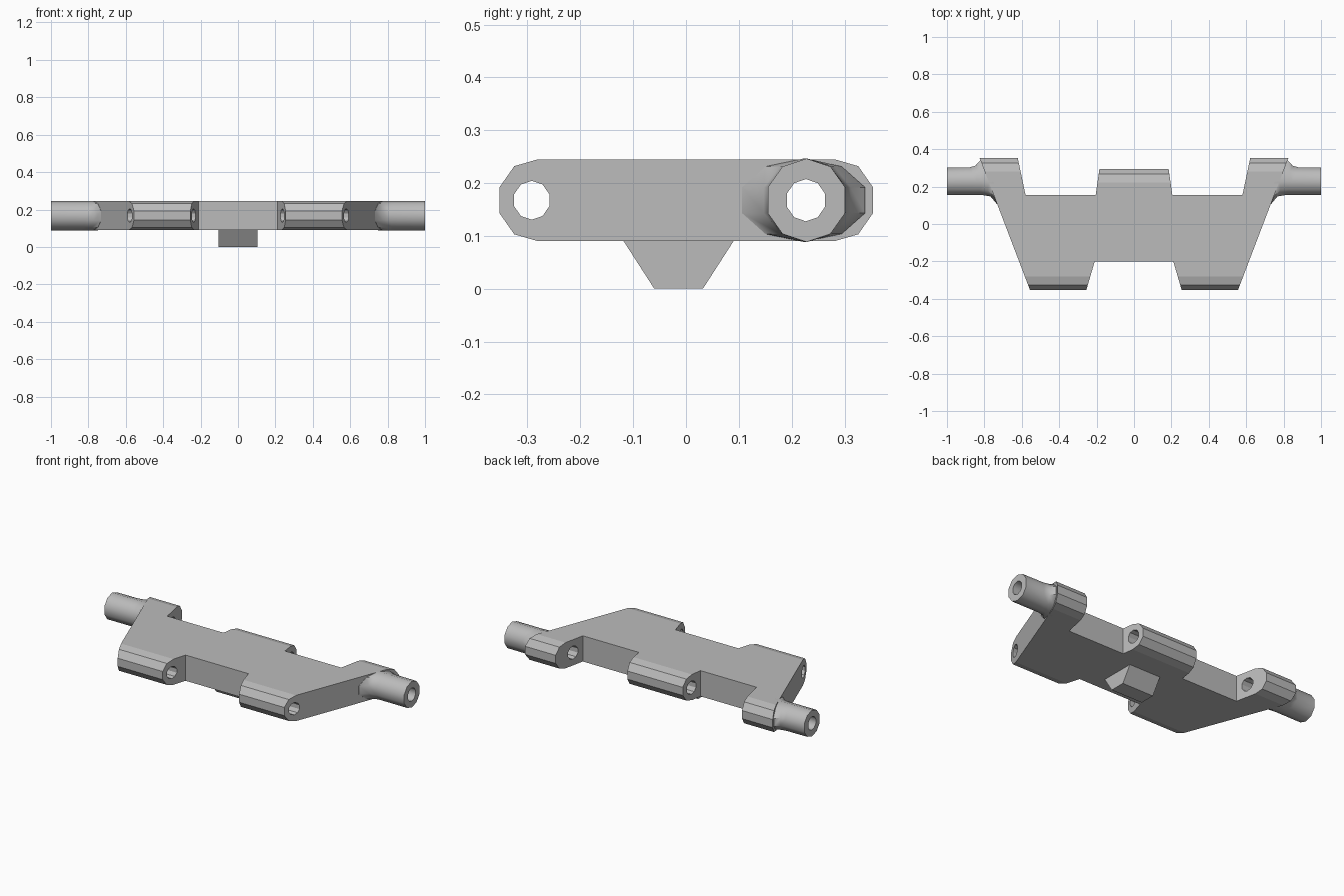
import bpy, bmesh, math
from mathutils import Vector

cube = bpy.data.objects.get("Cube")
if cube:
    bpy.data.objects.remove(cube, do_unlink=True)

LOW, HIGH, MID = 0.09, 0.245, 0.1675

grey = bpy.data.materials.new("plain grey")
grey.use_nodes = True
grey.diffuse_color = (0.5, 0.5, 0.5, 1)
grey.node_tree.nodes["Principled BSDF"].inputs["Base Color"].default_value = (0.5, 0.5, 0.5, 1)


def make_object(name, bm):
    bmesh.ops.recalc_face_normals(bm, faces=bm.faces)
    mesh = bpy.data.meshes.new(name)
    bm.to_mesh(mesh)
    bm.free()
    mesh.materials.append(grey)
    obj = bpy.data.objects.new(name, mesh)
    bpy.context.collection.objects.link(obj)
    return obj


def line(y0, x0, y1, x1):
    """Straight plan edge: x as a function of y."""
    return lambda y: x0 + (x1 - x0) * (y - y0) / (y1 - y0)


def prism(name, profile, edge_a, edge_b):
    """Side profile of (y, z) points spanned between two plan edges."""
    bm = bmesh.new()
    a = [bm.verts.new((edge_a(y), y, z)) for y, z in profile]
    b = [bm.verts.new((edge_b(y), y, z)) for y, z in profile]
    bm.faces.new(a)
    bm.faces.new(b[::-1])
    for i in range(len(a)):
        j = (i + 1) % len(a)
        bm.faces.new((a[i], b[i], b[j], a[j]))
    return make_object(name, bm)


def lug_profile(root, tip):
    """Faceted nose running from root to tip."""
    s = 1 if tip > root else -1
    upper = [(root, HIGH), (tip - s * 0.073, HIGH), (tip - s * 0.028, 0.232), (tip, 0.192)]
    return upper + [(y, 2 * MID - z) for y, z in reversed(upper)]


def boolean(target, tool, operation):
    mod = target.modifiers.new("cut", 'BOOLEAN')
    mod.operation, mod.solver, mod.object = operation, 'EXACT', tool
    bpy.context.view_layer.objects.active = target
    bpy.ops.object.modifier_apply(modifier=mod.name)
    bpy.data.objects.remove(tool, do_unlink=True)


def mirrored(edge, side):
    return lambda y: side * edge(y)


# Plan edges
outer = line(-0.353, 0.556, 0.155, 0.75)
front_inner = line(-0.2, 0.21, -0.353, 0.255)
back_inner = line(0.155, 0.58, 0.355, 0.622)
middle = line(0.155, 0.205, 0.295, 0.185)

# Plate with its five lugs
plate = prism("chassis_plate", [(-0.2, LOW), (0.155, LOW), (0.155, HIGH), (-0.2, HIGH)],
              mirrored(outer, -1), outer)
lugs = [prism("middle_lug", lug_profile(0.155, 0.295), mirrored(middle, -1), middle)]
for side in (-1, 1):
    lugs.append(prism("front_lug", lug_profile(-0.2, -0.353),
                      mirrored(front_inner, side), mirrored(outer, side)))
    lugs.append(prism("back_lug", lug_profile(0.155, 0.354),
                      mirrored(back_inner, side), mirrored(outer, side)))
for lug in lugs:
    boolean(plate, lug, 'UNION')


# Pin holes along the front and back lugs
def ring(bm, hi, lo, rz, sides=10):
    """Oval ring whose plane leans between plan points hi and lo."""
    (xh, yh), (xl, yl) = hi, lo
    verts = []
    for i in range(sides):
        a = math.tau * (i + 0.5) / sides
        t = (1 + math.cos(a)) / 2
        verts.append(bm.verts.new((xl + (xh - xl) * t, yl + (yh - yl) * t,
                                   MID + rz * math.sin(a) / math.cos(math.pi / sides))))
    return verts


def bridge(bm, rings):
    for r, s in zip(rings, rings[1:]):
        for i in range(len(r)):
            j = (i + 1) % len(r)
            bm.faces.new((r[i], r[j], s[j], s[i]))


for y, radius in ((-0.292, 0.035), (0.227, 0.038)):
    bm = bmesh.new()
    ends = [ring(bm, (x, y + radius), (x, y - radius), radius) for x in (-1.2, 1.2)]
    bridge(bm, ends)
    for end in ends:
        bm.faces.new(end)
    boolean(plate, make_object("hole_cutter", bm), 'DIFFERENCE')

# Hollow axle stubs flaring into the slanted plate ends
flare = [((0.80, 0.345), (0.70, 0.10), 0.075),
         ((0.826, 0.345), (0.73, 0.10), 0.075),
         ((0.85, 0.316), (0.765, 0.143), 0.075),
         ((0.88, 0.307), (0.81, 0.151), 0.075),
         ((1.0, 0.305), (1.0, 0.151), 0.075),
         ((1.0, 0.265), (1.0, 0.189), 0.038),
         ((0.80, 0.265), (0.76, 0.189), 0.038)]
for name, side in (("left_stub", 1), ("right_stub", -1)):
    bm = bmesh.new()
    bridge(bm, [ring(bm, *section) for section in flare])
    for v in bm.verts:
        v.co.x *= side
    stub = make_object(name, bm)
    bpy.ops.object.select_all(action='DESELECT')
    stub.select_set(True)
    bpy.context.view_layer.objects.active = stub
    bpy.ops.object.shade_smooth_by_angle(angle=math.radians(45))

# Tapered block underneath
prism("under_block", [(-0.06, 0), (0.032, 0), (0.09, LOW), (-0.118, LOW)],
      lambda y: -0.104, lambda y: 0.104)
